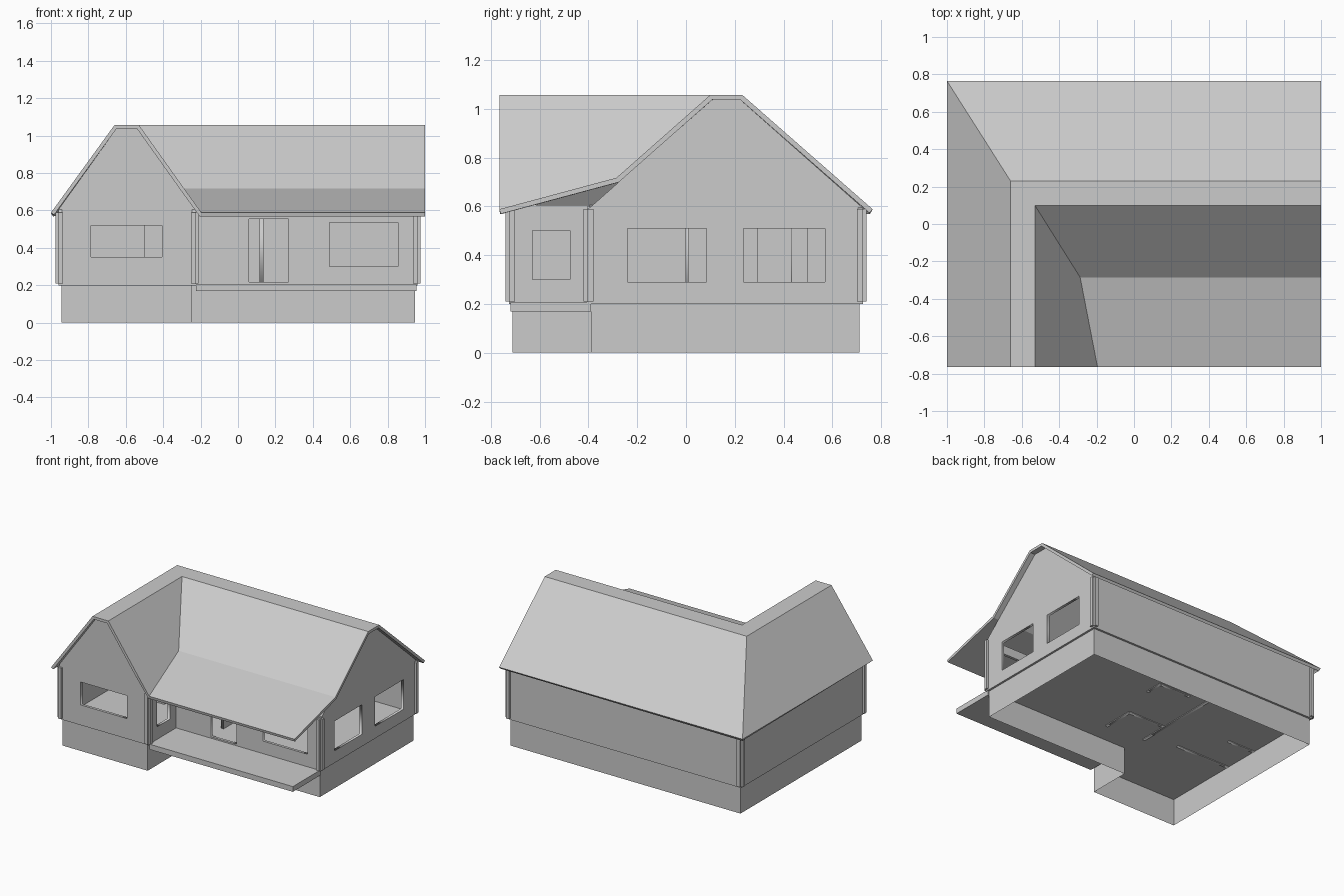
import bpy, bmesh
from math import pi

if "Cube" in bpy.data.objects:
    bpy.data.objects.remove(bpy.data.objects["Cube"])

H = pi / 2
FLOOR = 0.21


def finish(name, bm):
    bmesh.ops.recalc_face_normals(bm, faces=bm.faces)
    me = bpy.data.meshes.new(name)
    bm.to_mesh(me)
    bm.free()
    ob = bpy.data.objects.new(name, me)
    bpy.context.collection.objects.link(ob)
    return ob


def box(name, x0, x1, y0, y1, z0, z1):
    bm = bmesh.new()
    bmesh.ops.create_cube(bm, size=1)
    for v in bm.verts:
        v.co = ((x0 + x1) / 2 + v.co.x * abs(x1 - x0),
                (y0 + y1) / 2 + v.co.y * abs(y1 - y0),
                (z0 + z1) / 2 + v.co.z * (z1 - z0))
    return finish(name, bm)


def prism(name, outline, z0, z1, caps=True):
    bm = bmesh.new()
    lo = [bm.verts.new((x, y, z0)) for x, y in outline]
    hi = [bm.verts.new((x, y, z1)) for x, y in outline]
    n = len(outline)
    for i in range(n):
        j = (i + 1) % n
        bm.faces.new((lo[i], lo[j], hi[j], hi[i]))
    if caps:
        bm.faces.new(lo)
        bm.faces.new(hi)
    return finish(name, bm)


def rect(a0, a1, z0, z1):
    return [(a0, z0), (a1, z0), (a1, z1), (a0, z1)]


def wall(name, axis, pos, outline, holes=(), t=0.02):
    """Upright panel with openings; pos is the middle plane on the given axis."""
    cu = bpy.data.curves.new(name, 'CURVE')
    cu.dimensions = '2D'
    cu.fill_mode = 'BOTH'
    cu.extrude = t / 2
    for pts in [outline, *holes]:
        sp = cu.splines.new('POLY')
        sp.points.add(len(pts) - 1)
        for p, (u, v) in zip(sp.points, pts):
            p.co = (u, v, 0, 1)
        sp.use_cyclic_u = True
    ob = bpy.data.objects.new(name, cu)
    bpy.context.collection.objects.link(ob)
    ob.location = (pos, 0, 0) if axis == 'x' else (0, pos, 0)
    ob.rotation_euler = (H, 0, H) if axis == 'x' else (H, 0, 0)
    bpy.ops.object.select_all(action='DESELECT')
    ob.select_set(True)
    bpy.context.view_layer.objects.active = ob
    bpy.ops.object.convert(target='MESH')


def ell(x0, x1, xi, y0, y1, yi):
    return [(x0, y0), (xi, y0), (xi, yi), (x1, yi), (x1, y1), (x0, y1)]


# Foundation skirt (open below), floor slab and porch deck
prism("foundation", ell(-.945, .945, -.245, -.71, .71, -.39), 0, .2, caps=False)
prism("floor", ell(-.96, .96, -.225, -.725, .725, -.405), .2, FLOOR)
box("porch_deck", -.225, .955, -.72, -.39, .168, .207)

# Outer walls
wall("left_wall", 'x', -.95, rect(-.725, .725, FLOOR, .605))
wall("back_wall", 'y', .715, rect(-.96, .96, FLOOR, .595))
wall("porch_back_wall", 'y', -.395, rect(-.235, .96, FLOOR, .6),
     [rect(.06, .27, .218, .555), rect(.49, .855, .30, .535)])
wall("porch_side_wall", 'x', -.235, rect(-.725, -.395, FLOOR, .605),
     [rect(-.63, -.475, .30, .50)])
wall("front_gable", 'y', -.715,
     [(-.96, FLOOR), (-.225, FLOOR), (-.225, .605), (-.54, 1.037),
      (-.65, 1.037), (-.96, .605)],
     [rect(-.785, -.405, .35, .52)])
wall("right_gable", 'x', .95,
     [(-.405, FLOOR), (.725, FLOOR), (.725, .593), (.222, 1.037),
      (.108, 1.037), (-.405, .585)],
     [rect(-.24, .085, .29, .51), rect(.235, .57, .29, .51)])

# Room partitions
for i, (axis, pos, a, b) in enumerate([
        ('x', .04, -.24, 0), ('y', 0, -.26, .04), ('x', -.27, -.22, .5),
        ('y', .425, -.13, .13), ('x', .125, .29, .43),
        ('y', .13, -.94, -.72), ('y', -.14, -.94, -.5)]):
    wall(f"partition_{i}", axis, pos, rect(a, b, .195, .59))

# Corner boards: a pair on each outer corner
for i, (x, y, sx, sy) in enumerate([
        (-.96, .725, -1, 1), (.96, .725, 1, 1), (.96, -.405, 1, -1),
        (-.225, -.725, 1, -1), (-.96, -.725, -1, -1)]):
    box(f"corner_board_a_{i}", x - sx * .025, x, y - sy * .002, y + sy * .015, FLOOR, .588)
    box(f"corner_board_b_{i}", x - sx * .002, x + sx * .015, y - sy * .025, y, FLOOR, .588)

# Roof: one profile carried from right gable, round the corner, to front gable
zs = [.588, 1.057, 1.057, .717, .588]
ys = [.765, .23, .10, -.285, -.765]
xs = [-1, -.66, -.53, -.288, -.195]
bm = bmesh.new()
right = [bm.verts.new((1, y, z)) for y, z in zip(ys, zs)]
turn = [bm.verts.new((x, y, z)) for x, y, z in zip(xs, ys, zs)]
front = [bm.verts.new((x, -.765, z)) for x, z in zip(xs[:-1], zs)] + [turn[-1]]
for a, b in ((right, turn), (turn, front)):
    for i in range(4):
        bm.faces.new(list(dict.fromkeys((a[i], b[i], b[i + 1], a[i + 1]))))
bm.normal_update()
bmesh.ops.recalc_face_normals(bm, faces=bm.faces)
bm.normal_update()
if sum(f.normal.z for f in bm.faces) < 0:
    bmesh.ops.reverse_faces(bm, faces=bm.faces)
me = bpy.data.meshes.new("roof")
bm.to_mesh(me)
bm.free()
roof = bpy.data.objects.new("roof", me)
bpy.context.collection.objects.link(roof)
mod = roof.modifiers.new("thickness", 'SOLIDIFY')
mod.thickness = .02
mod.offset = -1
mod.use_even_offset = True
